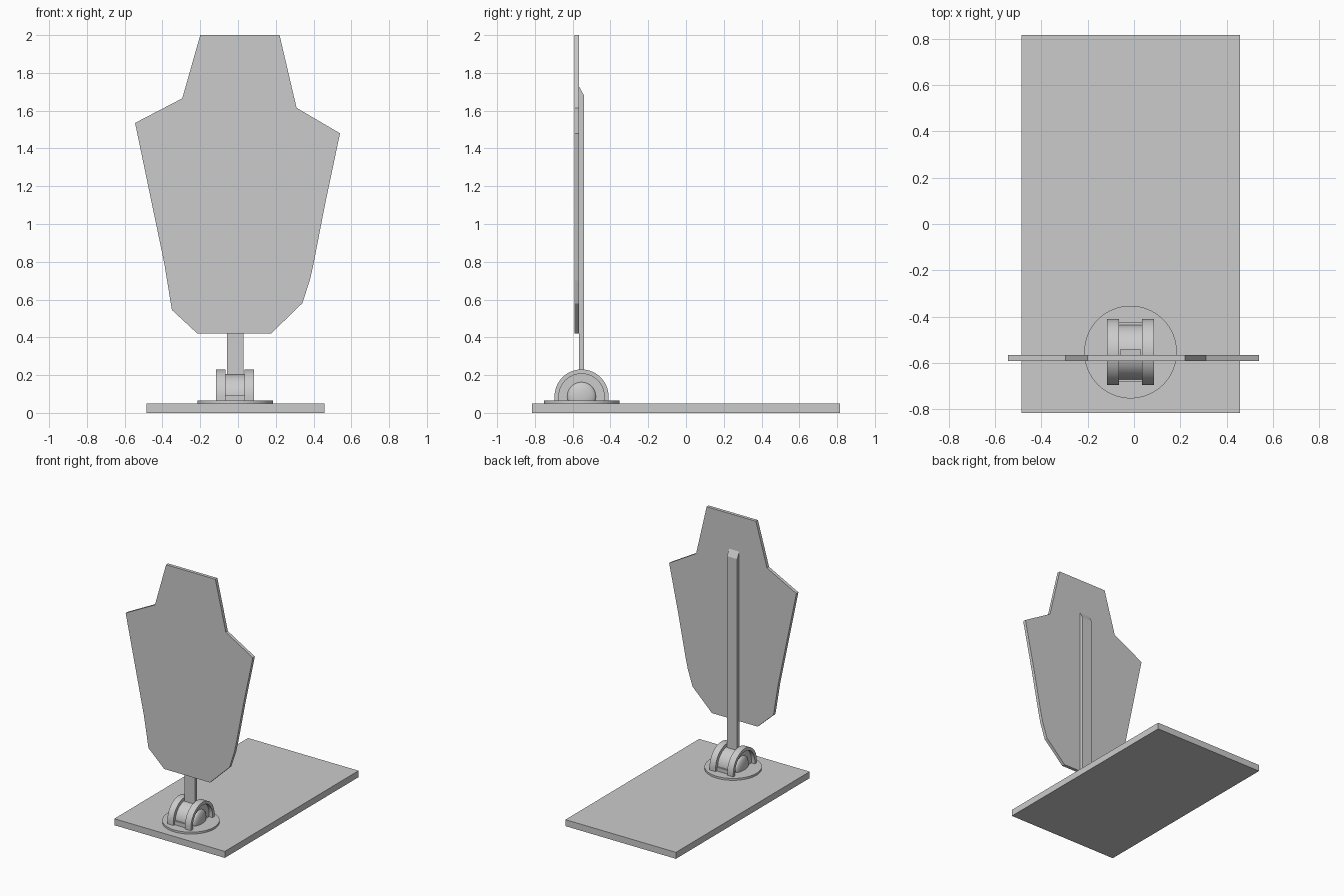
import bpy, bmesh, math
from mathutils import Vector

if "Cube" in bpy.data.objects:
    bpy.data.objects.remove(bpy.data.objects["Cube"])

CX, HY, HZ = -0.015, -0.553, 0.087   # hinge centre


def finish(name, bm, smooth=False):
    bmesh.ops.recalc_face_normals(bm, faces=bm.faces)
    me = bpy.data.meshes.new(name)
    bm.to_mesh(me)
    bm.free()
    ob = bpy.data.objects.new(name, me)
    bpy.context.collection.objects.link(ob)
    if smooth:
        bpy.ops.object.select_all(action='DESELECT')
        bpy.context.view_layer.objects.active = ob
        ob.select_set(True)
        bpy.ops.object.shade_smooth_by_angle(angle=math.radians(30))
    return ob


def prism(name, pts, depth, smooth=False):
    """Extrude a planar outline of 3D points along the depth vector."""
    bm = bmesh.new()
    face = bm.faces.new([bm.verts.new(p) for p in pts])
    ext = bmesh.ops.extrude_face_region(bm, geom=[face])['geom']
    moved = [v for v in ext if isinstance(v, bmesh.types.BMVert)]
    bmesh.ops.translate(bm, verts=moved, vec=Vector(depth))
    return finish(name, bm, smooth)


def box(name, x0, x1, y0, y1, z0, z1):
    return prism(name, [(x0, y0, z0), (x1, y0, z0), (x1, y1, z0), (x0, y1, z0)],
                 (0, 0, z1 - z0))


def arch(r, x, n=40, foot=0.06):
    """Half circle across y with straight legs down to the foot height."""
    arc = [(x, HY + r * math.cos(math.pi * i / n), HZ + r * math.sin(math.pi * i / n))
           for i in range(n + 1)]
    return [(x, HY + r, foot)] + arc + [(x, HY - r, foot)]


# Base plate and round foot
box("base_plate", -0.485, 0.458, -0.815, 0.815, 0, 0.05)
n = 64
prism("foot_disc", [(CX + 0.2 * math.cos(math.tau * i / n),
                     HY + 0.2 * math.sin(math.tau * i / n), 0.045) for i in range(n)],
      (0, 0, 0.02), True)

# Hinge cheeks: inner wall, raised outer rim and domed hub in the recess
for side, s in (("left", -1), ("right", 1)):
    inner, wall, outer = CX + s * 0.05, CX + s * 0.072, CX + s * 0.101
    prism(side + "_cheek_wall", arch(0.143, inner), (wall - inner, 0, 0), True)
    prism(side + "_cheek_rim", arch(0.143, wall) + arch(0.12, wall)[::-1],
          (outer - wall, 0, 0), True)
    bm = bmesh.new()
    bmesh.ops.create_uvsphere(bm, u_segments=32, v_segments=16, radius=1)
    bmesh.ops.scale(bm, vec=(0.027, 0.076, 0.076), verts=bm.verts)
    bmesh.ops.translate(bm, vec=(wall, HY, HZ), verts=bm.verts)
    for co, no in (((wall, 0, 0), (-s, 0, 0)), ((0, 0, 0.06), (0, 0, -1))):
        bmesh.ops.bisect_plane(bm, geom=bm.verts[:] + bm.edges[:] + bm.faces[:],
                               plane_co=co, plane_no=no, clear_outer=True)
    finish(side + "_hub", bm, True)

# Barrel and floor between the cheeks
prism("hinge_barrel", arch(0.118, CX - 0.05), (0.1, 0, 0), True)
box("hinge_floor", CX - 0.05, CX + 0.05, HY - 0.128, HY + 0.128, 0.06, 0.095)

# Support post with slanted top
x0 = CX - 0.043
prism("support_post", [(x0, -0.567, 0.18), (x0, -0.54, 0.18),
                       (x0, -0.54, 1.68), (x0, -0.567, 1.73)], (0.086, 0, 0))

# Bust-shaped target board
outline = [(-0.2, 2), (0.22, 2), (0.31, 1.615), (0.54, 1.48), (0.46, 1.1),
           (0.40, 0.79), (0.38, 0.70), (0.34, 0.58), (0.175, 0.42), (-0.215, 0.42),
           (-0.35, 0.545), (-0.39, 0.79), (-0.545, 1.535), (-0.295, 1.665)]
prism("target_board", [(x, -0.591, z) for x, z in outline], (0, 0.025, 0))
